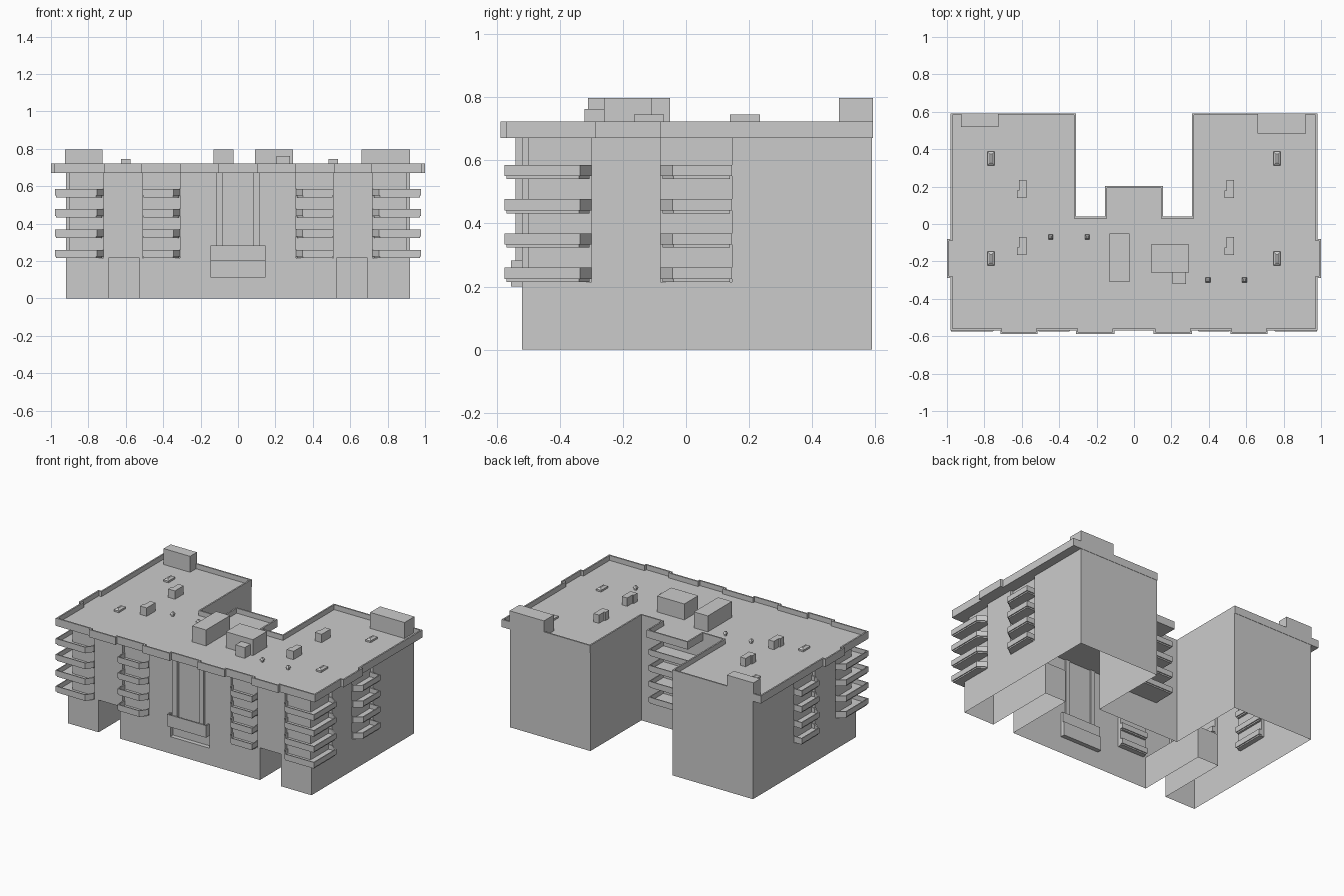
import bpy, bmesh
from mathutils import Vector

if "Cube" in bpy.data.objects:
    bpy.data.objects.remove(bpy.data.objects["Cube"])


def finish(name, bm):
    bmesh.ops.recalc_face_normals(bm, faces=bm.faces[:])
    me = bpy.data.meshes.new(name)
    bm.to_mesh(me)
    bm.free()
    ob = bpy.data.objects.new(name, me)
    bpy.context.collection.objects.link(ob)
    return ob


def ccw(pts):
    area = sum(a[0] * b[1] - b[0] * a[1] for a, b in zip(pts, pts[1:] + pts[:1]))
    return pts if area > 0 else pts[::-1]


def inset(pts, d):
    """Mitred inward offset of a counter-clockwise outline."""
    out = []
    for i, p in enumerate(pts):
        p = Vector(p)
        e1 = (p - Vector(pts[i - 1])).normalized()
        e2 = (Vector(pts[(i + 1) % len(pts)]) - p).normalized()
        n1, n2 = Vector((-e1.y, e1.x)), Vector((-e2.y, e2.x))
        out.append(tuple(p + (n1 + n2) * d / (1 + n1.dot(n2))))
    return out


def add_prism(bm, pts, z0, z1, top=None):
    lo = [bm.verts.new((x, y, z0)) for x, y in pts]
    hi = [bm.verts.new((x, y, z1)) for x, y in (top or pts)]
    bm.faces.new(lo[::-1])
    bm.faces.new(hi)
    for i in range(len(pts)):
        j = (i + 1) % len(pts)
        bm.faces.new((lo[i], lo[j], hi[j], hi[i]))


def prism(name, pts, z0, z1, top=None):
    bm = bmesh.new()
    add_prism(bm, pts, z0, z1, top)
    return finish(name, bm)


def tray(name, pts, z0, zf, z1, t):
    """Slab with a raised rim: bottom z0, floor zf, rim top z1, rim thickness t."""
    pts = ccw(pts)
    inn = inset(pts, t)
    bm = bmesh.new()
    rings = [[bm.verts.new((x, y, z)) for x, y in p]
             for p, z in ((pts, z0), (pts, z1), (inn, z1), (inn, zf))]
    bm.faces.new(rings[0][::-1])
    bm.faces.new(rings[3])
    for a, b in zip(rings, rings[1:]):
        for i in range(len(a)):
            j = (i + 1) % len(a)
            bm.faces.new((a[i], a[j], b[j], b[i]))
    return finish(name, bm)


def rect(x0, x1, y0, y1):
    return [(x0, y0), (x1, y0), (x1, y1), (x0, y1)]


def flip(pts):
    return [(-x, y) for x, y in pts][::-1]


def both(half):
    return half + flip(half)


WALL, TOP, BAY = 0.215, 0.67, 0.02

# main walls: U-shaped footprint
body = prism("building_walls", both([(0.92, -0.52), (0.92, 0.59), (0.31, 0.59), (0.31, 0.04)]), 0, TOP)

# cutters: balcony bays, drive-through passages, niche above the entrance
bm = bmesh.new()
corner_bay = [(0.72, -0.6), (1.0, -0.6), (1.0, -0.3), (0.92 - BAY, -0.3),
              (0.92 - BAY, -0.52 + BAY), (0.72, -0.52 + BAY)]
for pts, z0, z1 in ((corner_bay, WALL, 0.8),
                    (rect(0.31, 0.51, -0.6, -0.52 + BAY), WALL, 0.8),
                    (rect(0.92 - BAY, 1.0, -0.08, 0.145), WALL, 0.8),
                    (rect(0.53, 0.69, -0.6, -0.02), -0.1, 0.22)):
    add_prism(bm, pts, z0, z1)
    add_prism(bm, flip(pts), z0, z1)
add_prism(bm, rect(-0.148, 0.148, -0.6, -0.49), 0.115, 0.21)
cutter = finish("wall_cutter", bm)
cutter.hide_render = True
mod = body.modifiers.new("cut", "BOOLEAN")
mod.operation, mod.solver, mod.object = "DIFFERENCE", "EXACT", cutter
dg = bpy.context.evaluated_depsgraph_get()
cut_mesh = bpy.data.meshes.new_from_object(body.evaluated_get(dg))
body.modifiers.clear()
body.data = cut_mesh
bpy.data.objects.remove(cutter)

# walls are an open shell: drop the ground face and the face under the roof
bm = bmesh.new()
bm.from_mesh(body.data)
caps = [f for f in bm.faces if abs(f.normal.z) > 0.9
        and (f.calc_center_median().z < 0.01 or f.calc_center_median().z > TOP - 0.01)]
bmesh.ops.delete(bm, geom=caps, context="FACES")
bm.to_mesh(body.data)
bm.free()

# roof slab with parapet
roof_half = [(0.105, -0.57), (0.105, -0.588), (0.31, -0.588), (0.31, -0.57),
             (0.515, -0.57), (0.515, -0.588), (0.715, -0.588), (0.715, -0.57),
             (0.98, -0.57), (0.98, -0.288), (1.0, -0.288), (1.0, -0.08), (0.98, -0.08),
             (0.98, 0.592), (0.31, 0.592), (0.31, 0.04), (0.155, 0.04), (0.155, 0.203)]
tray("roof", both(roof_half), TOP, 0.688, 0.722, 0.01)

# balconies: four storeys, one end chamfered
inner = [(0.31, -0.48), (0.31, -0.525), (0.345, -0.575), (0.51, -0.575), (0.51, -0.48)]
corner = [(0.72, -0.48), (0.72, -0.525), (0.755, -0.575), (0.978, -0.575), (0.978, -0.335),
          (0.925, -0.3), (0.88, -0.3), (0.88, -0.48)]
side = [(0.88, -0.08), (0.925, -0.08), (0.978, -0.043), (0.978, 0.145), (0.88, 0.145)]
for level in range(4):
    z = WALL + 0.1085 * level
    spots = [("court_balcony", rect(-0.15, 0.15, 0.02, 0.19))]
    for name, pts in (("front_balcony", inner), ("corner_balcony", corner), ("side_balcony", side)):
        spots += [(name, pts), (name, flip(pts))]
    for name, pts in spots:
        prism(name + "_slab", inset(ccw(pts), 0.006), z, z + 0.009)
        tray(name, pts, z + 0.009, z + 0.014, z + 0.045, 0.007)

# entrance bay: planter ledge and two tall piers
tray("entrance_ledge", rect(-0.148, 0.148, -0.555, -0.5), 0.2, 0.265, 0.282, 0.008)
for s in (-1, 1):
    x = 0.1 * s
    prism("entrance_pier", rect(x - 0.016, x + 0.016, -0.54, -0.51), 0.27, TOP)

# rooftop blocks
DECK = 0.685
for name, r, h in (("stair_block_left", (-0.925, -0.725, 0.518, 0.592), 0.797),
                   ("stair_block_right", (0.66, 0.92, 0.485, 0.592), 0.797),
                   ("plant_room_left", (-0.13, -0.025, -0.31, -0.05), 0.797),
                   ("plant_room_right", (0.09, 0.295, -0.26, -0.11), 0.797),
                   ("plant_room_annex", (0.207, 0.277, -0.322, -0.26), 0.762)):
    prism(name, rect(*r), DECK, h)

# L-shaped chimneys, skylights and small vents
for sx in (-0.6, 0.51):
    for y in (0.14, -0.165):
        prism("chimney", [(sx - 0.026, y), (sx + 0.025, y), (sx + 0.025, y + 0.095),
                          (sx - 0.016, y + 0.095), (sx - 0.016, y + 0.04), (sx - 0.026, y + 0.04)],
              DECK, 0.745)
for x in (-0.765, 0.765):
    for y in (0.35, -0.185):
        base = rect(x - 0.019, x + 0.019, y - 0.037, y + 0.037)
        prism("skylight_curb", base, DECK, 0.7)
        prism("skylight", base, 0.7, 0.71, inset(base, 0.014))
for x, y in ((-0.445, -0.07), (-0.25, -0.07), (0.395, -0.3), (0.59, -0.3)):
    prism("vent_pipe", rect(x - 0.007, x + 0.007, y - 0.007, y + 0.007), DECK, 0.703)
    cap = rect(x - 0.013, x + 0.013, y - 0.013, y + 0.013)
    prism("vent_cap", cap, 0.703, 0.717, inset(cap, 0.008))
